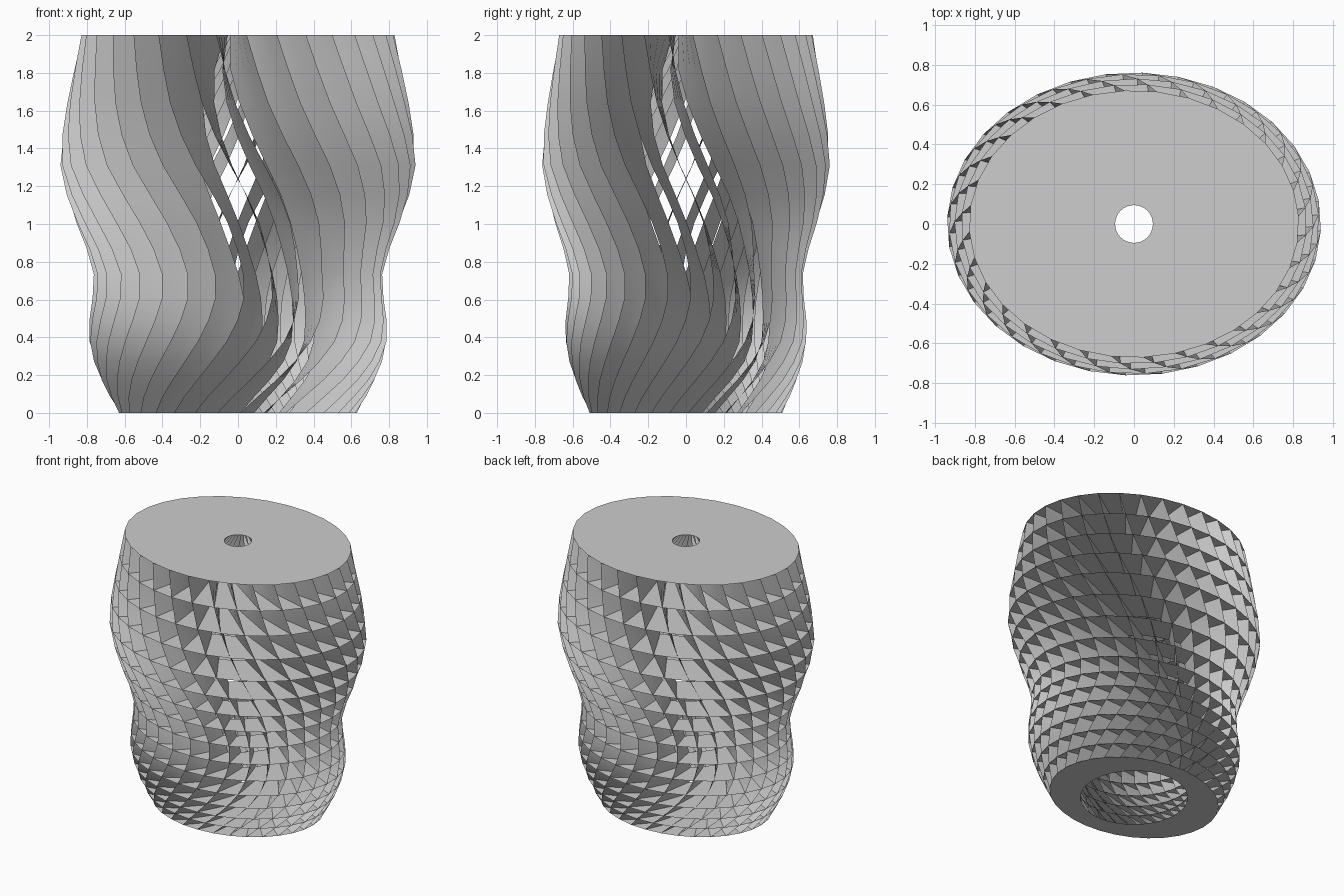
import bpy, bmesh
from math import sin, cos, radians, tau

cube = bpy.data.objects.get("Cube")
if cube:
    bpy.data.objects.remove(cube, do_unlink=True)

FINS = 32        # blades around the tower
LEVELS = 15      # storeys
DEPTH = 4        # strips across each blade
FLATTEN = 0.81   # depth to width ratio of the plan

# Profiles: (height, value)
OUTER = [(0, .63), (.2, .735), (.4, .79), (.75, .765), (1, .855), (1.3, .94), (1.6, .91), (2, .83)]
HOLE = [(0, .37), (.3, .45), (.7, .47), (1.2, .49), (1.6, .37), (2, .095)]
TWIST = [(0, -10), (.2, 7), (.4, 19), (.65, 25), (1, 19), (1.3, 9), (1.6, 0), (2, -8)]
LEAN = [(0, 12), (.3, 21), (.6, 13), (.9, 6), (1.2, 1), (1.7, -11), (2, -28)]


def smooth(points, z):
    """Smooth interpolation through (height, value) points."""
    def slope(i):
        a, b = points[max(i - 1, 0)], points[min(i + 1, len(points) - 1)]
        return (b[1] - a[1]) / (b[0] - a[0])
    i = 0
    while i < len(points) - 2 and z > points[i + 1][0]:
        i += 1
    (z0, v0), (z1, v1) = points[i], points[i + 1]
    h = z1 - z0
    t = (z - z0) / h
    s = t * t * (3 - 2 * t)
    return (v0 + (v1 - v0) * s + h * slope(i) * t * (1 - t) ** 2
            - h * slope(i + 1) * t * t * (1 - t))


def spoke(k, z):
    """Points along blade k at height z, from the rim to the hole."""
    rim, hole = smooth(OUTER, z), smooth(HOLE, z)
    a = tau * k / FINS + radians(smooth(TWIST, z))
    b = a + radians(smooth(LEAN, z))
    x0, y0 = rim * cos(a), rim * FLATTEN * sin(a)
    x1, y1 = hole * cos(b), hole * sin(b)
    return [(x0 + (x1 - x0) * j / DEPTH, y0 + (y1 - y0) * j / DEPTH, z)
            for j in range(DEPTH + 1)]


def skin(bm, rows):
    """Quads between neighbouring rows of points."""
    grid = [[bm.verts.new(p) for p in row] for row in rows]
    for r, s in zip(grid, grid[1:]):
        for j in range(len(r) - 1):
            bm.faces.new((r[j], r[j + 1], s[j + 1], s[j]))


def finish(bm, name, material, rounded):
    bmesh.ops.remove_doubles(bm, verts=bm.verts, dist=1e-5)
    mesh = bpy.data.meshes.new(name)
    bm.to_mesh(mesh)
    bm.free()
    mesh.materials.append(material)
    for face in mesh.polygons:
        face.use_smooth = rounded
    obj = bpy.data.objects.new(name, mesh)
    bpy.context.collection.objects.link(obj)


grey = bpy.data.materials.new("light_grey")
grey.use_nodes = True
colour = (.61, .61, .61, 1)
grey.diffuse_color = colour
grey.node_tree.nodes["Principled BSDF"].inputs["Base Color"].default_value = colour

# Storeys grow taller towards the top
steps = [i / LEVELS for i in range(LEVELS + 1)]
heights = [2 * (.6 * t + .4 * t * t) for t in steps]

# Floor plates: thin oval rings with a round central opening
bm = bmesh.new()
for z in heights:
    skin(bm, [spoke(k, z) for k in range(FINS, -1, -1)])
finish(bm, "floor_plates", grey, False)

# Twisting blades running the full height
bm = bmesh.new()
for k in range(FINS):
    skin(bm, [spoke(k, z) for z in heights])
finish(bm, "twisted_fins", grey, True)
